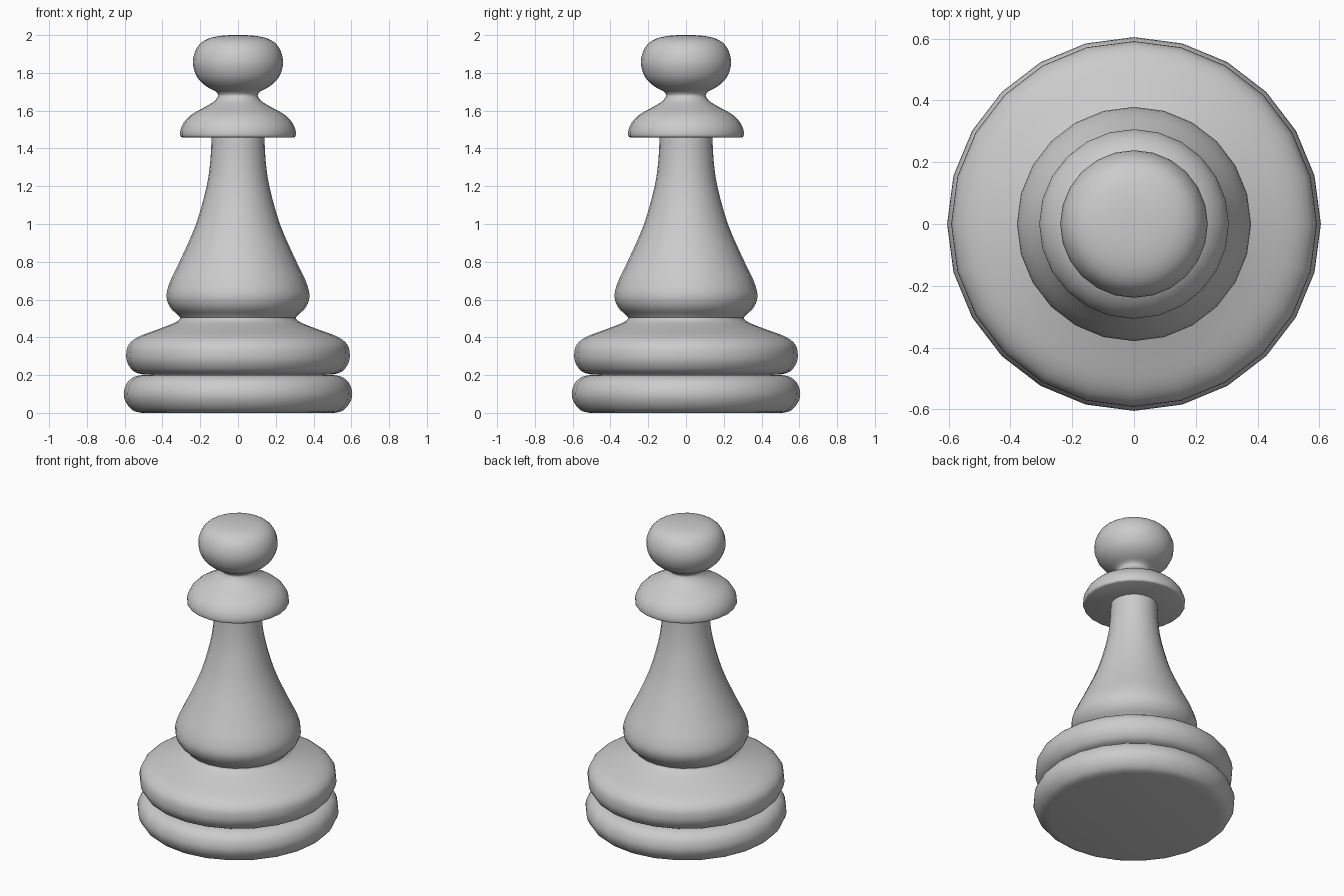
import bpy
import bmesh
import math
from mathutils import Vector, Matrix

SIDES = 24
STEPS = 3

cube = bpy.data.objects.get("Cube")
if cube:
    bpy.data.objects.remove(cube, do_unlink=True)

grey = bpy.data.materials.new("plain_grey")
grey.use_nodes = True
colour = (0.6, 0.6, 0.6, 1)
grey.diffuse_color = colour
grey.node_tree.nodes["Principled BSDF"].inputs["Base Color"].default_value = colour


def smooth_profile(points):
    """Pass a Catmull-Rom curve through the (radius, height) points."""
    pts = [Vector(p) for p in points]
    padded = [pts[0]] + pts + [pts[-1]]
    result = []
    for a, b, c, d in zip(padded, padded[1:], padded[2:], padded[3:]):
        for step in range(STEPS):
            t = step / STEPS
            result.append(b + (c - a) * (t / 2)
                          + (a * 2 - b * 5 + c * 4 - d) * (t * t / 2)
                          + (b * 3 - a - c * 3 + d) * (t ** 3 / 2))
    return result + [pts[-1]]


def turned_part(name, points, cap_bottom=False, cap_top=False):
    """Lathe a profile around the vertical axis, with optional flat ends."""
    bm = bmesh.new()
    rings = []
    for radius, height in smooth_profile(points):
        ring = bmesh.ops.create_circle(
            bm, segments=SIDES, radius=radius,
            matrix=Matrix.Translation((0, 0, height)))
        rings.append(ring["verts"])
    for low, high in zip(rings, rings[1:]):
        for i in range(SIDES):
            j = (i + 1) % SIDES
            bm.faces.new((low[i], low[j], high[j], high[i]))
    if cap_bottom:
        bm.faces.new(list(reversed(rings[0])))
    if cap_top:
        bm.faces.new(rings[-1])
    # Point every face away from the axis or out of its cap
    bm.normal_update()
    if sum(f.normal.dot(Vector((*f.calc_center_median().xy, 0)))
           for f in bm.faces) < 0:
        bmesh.ops.reverse_faces(bm, faces=bm.faces[:])
    mesh = bpy.data.meshes.new(name)
    bm.to_mesh(mesh)
    bm.free()
    mesh.materials.append(grey)
    obj = bpy.data.objects.new(name, mesh)
    bpy.context.collection.objects.link(obj)
    bpy.ops.object.select_all(action="DESELECT")
    obj.select_set(True)
    bpy.context.view_layer.objects.active = obj
    bpy.ops.object.shade_smooth_by_angle(angle=math.radians(50))
    return obj


# Lower disc of the base
turned_part("foot", [
    (.51, 0), (.555, .012), (.59, .05), (.605, .1),
    (.59, .155), (.555, .188), (.51, .2), (.46, .202)], cap_bottom=True)

# Upper disc, sloping in to the waist
turned_part("base_ring", [
    (.46, .202), (.51, .205), (.555, .222), (.585, .265), (.592, .31),
    (.58, .36), (.53, .402), (.43, .44), (.34, .475), (.31, .495),
    (.307, .505)])

# Bell-shaped stem
turned_part("body", [
    (.307, .505), (.322, .522), (.36, .56), (.379, .62), (.358, .7),
    (.305, .81), (.222, 1), (.166, 1.2), (.146, 1.34), (.14, 1.46)])

# Flared collar with a flat underside
turned_part("collar", [
    (.297, 1.459), (.306, 1.468), (.304, 1.5), (.285, 1.54), (.245, 1.58),
    (.17, 1.622), (.125, 1.65), (.106, 1.675), (.105, 1.685)],
    cap_bottom=True)

# Rounded head
turned_part("head", [
    (.105, 1.685), (.118, 1.702), (.17, 1.73), (.215, 1.775), (.238, 1.84),
    (.232, 1.9), (.205, 1.95), (.16, 1.98), (.1, 1.995), (.04, 2)],
    cap_top=True)
